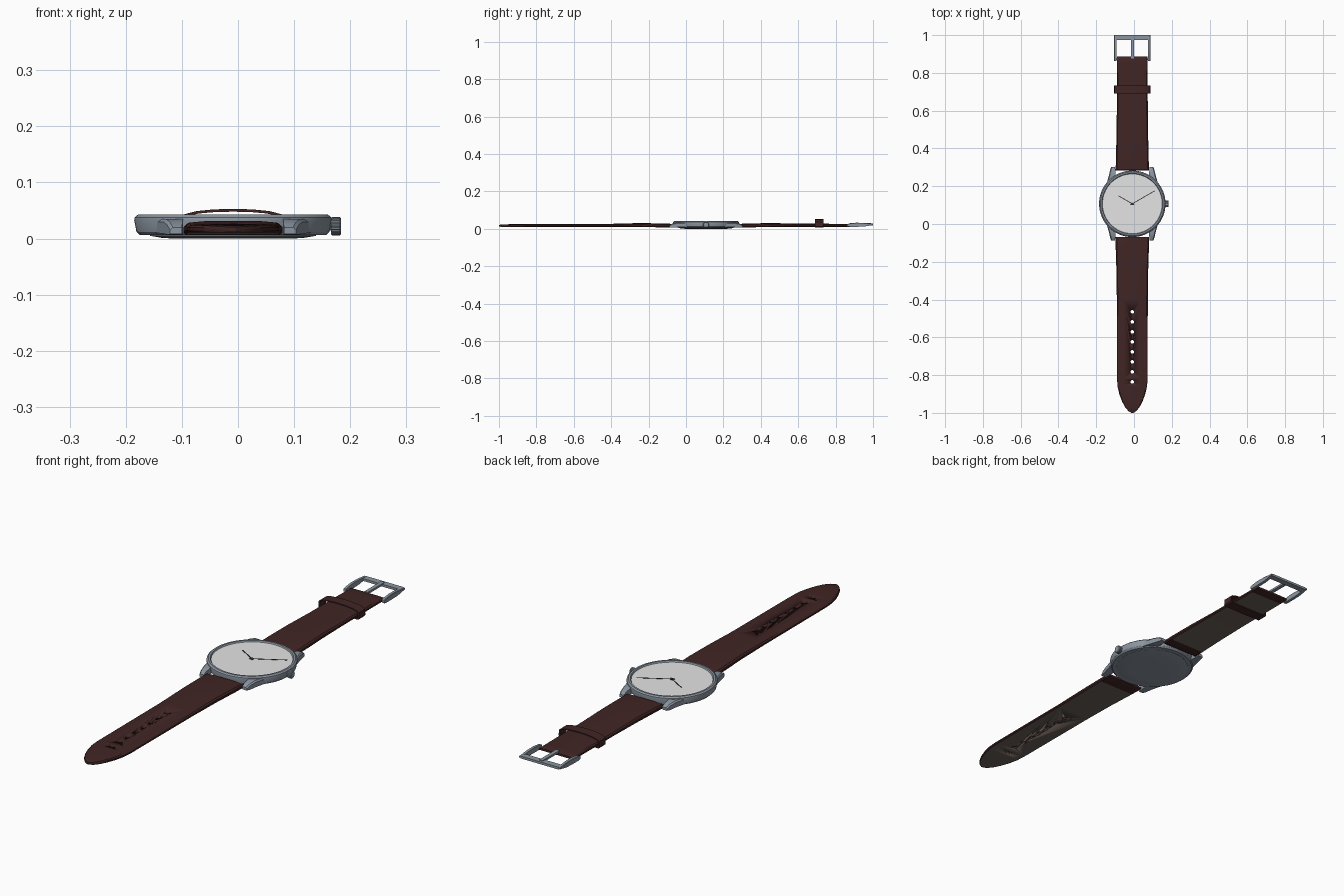
import bpy, bmesh, math
from mathutils import Matrix, Vector

cube = bpy.data.objects.get("Cube")
if cube:
    bpy.data.objects.remove(cube)

CX, CY = -0.009, 0.107   # centre of the case


def material(name, rgb):
    m = bpy.data.materials.new(name)
    m.use_nodes = True
    m.diffuse_color = (*rgb, 1)
    bsdf = next(n for n in m.node_tree.nodes if n.type == 'BSDF_PRINCIPLED')
    bsdf.inputs["Base Color"].default_value = (*rgb, 1)
    return m


steel = material("brushed steel", (0.26, 0.30, 0.35))
leather = material("dark brown leather", (0.052, 0.018, 0.018))
lining = material("taupe lining", (0.15, 0.12, 0.10))
white = material("dial white", (0.78, 0.78, 0.78))
black = material("hand black", (0.03, 0.03, 0.035))


def finish(name, bm, mat, angle=30):
    bmesh.ops.recalc_face_normals(bm, faces=bm.faces)
    me = bpy.data.meshes.new(name)
    bm.to_mesh(me)
    bm.free()
    me.materials.append(mat)
    me.shade_smooth()
    me.set_sharp_from_angle(angle=math.radians(angle))
    ob = bpy.data.objects.new(name, me)
    bpy.context.collection.objects.link(ob)
    return ob


def loft(name, rings, mat, closed=False, angle=30):
    """Skin a row of equal point rings; cap the ends or join them up."""
    bm = bmesh.new()
    vs = [[bm.verts.new(p) for p in r] for r in rings]
    n = len(vs[0])
    pairs = list(zip(vs, vs[1:])) + ([(vs[-1], vs[0])] if closed else [])
    for a, b in pairs:
        for i in range(n):
            j = (i + 1) % n
            bm.faces.new((a[i], a[j], b[j], b[i]))
    if not closed:
        bm.faces.new(vs[0])
        bm.faces.new(vs[-1])
    return finish(name, bm, mat, angle)


def box(name, lo, hi, mat, turn=None):
    bm = bmesh.new()
    bmesh.ops.create_cube(bm, size=1)
    lo, hi = Vector(lo), Vector(hi)
    for v in bm.verts:
        v.co = (lo + hi) / 2 + v.co * (hi - lo)
    if turn:
        bm.transform(turn)
    return finish(name, bm, mat)


def rod(name, a, b, r, mat, n=24):
    a, b = Vector(a), Vector(b)
    bm = bmesh.new()
    rot = (b - a).to_track_quat('Z', 'Y').to_matrix().to_4x4()
    bmesh.ops.create_cone(bm, cap_ends=True, segments=n, radius1=r, radius2=r,
                          depth=(b - a).length,
                          matrix=Matrix.Translation((a + b) / 2) @ rot)
    return finish(name, bm, mat)


def lathe(name, profile, mat, n=96):
    """Turn a radius/height profile about the case axis."""
    rings = [[(CX + r * math.cos(t), CY + r * math.sin(t), z)
              for t in (2 * math.pi * i / n for i in range(n))] for r, z in profile]
    return loft(name, rings, mat, angle=25)


# Case, back cover and dial
lathe("case", [(0.13, 0.006), (0.166, 0.006), (0.172, 0.012), (0.176, 0.033),
               (0.175, 0.038), (0.169, 0.043), (0.161, 0.043), (0.157, 0.036),
               (0.13, 0.036)], steel)
lathe("back_cover", [(0.10, 0), (0.125, 0.001), (0.148, 0.005), (0.148, 0.008)], steel)
lathe("dial", [(0.158, 0.035), (0.158, 0.0375)], white)

# Hands
for name, length, deg in (("minute_hand", 0.137, 30), ("hour_hand", 0.085, 150)):
    place = Matrix.Translation((CX, CY, 0)) @ Matrix.Rotation(math.radians(deg), 4, 'Z')
    box(name, (-0.012, -0.002, 0.039), (length, 0.002, 0.040), black, place)
rod("hand_pivot", (CX, CY, 0.037), (CX, CY, 0.0415), 0.006, black)

# Lugs
for sx, side in ((-1, "right"), (1, "left")):
    for sy, end in ((-1, "front"), (1, "back")):
        rings = []
        for d, xi, xo, z0, z1 in ((0.10, 0.088, 0.138, 0.010, 0.034),
                                  (0.15, 0.089, 0.124, 0.009, 0.035),
                                  (0.18, 0.090, 0.117, 0.007, 0.029),
                                  (0.195, 0.091, 0.112, 0.008, 0.020)):
            pts = ((xi, z0), (xo, z0), (xo, z1 - 0.005), (xo - 0.005, z1), (xi, z1))
            rings.append([(CX + sx * x, CY + sy * d, z) for x, z in pts])
        loft(f"lug_{end}_{side}", rings, steel)

# Fluted crown
teeth = 40
rings = []
for x, r in ((0.155, 0.008), (0.166, 0.008), (0.166, 0.015), (0.168, 0.0165),
             (0.181, 0.0165), (0.1835, 0.014)):
    rings.append([(x, CY + q * math.cos(t), 0.022 + q * math.sin(t))
                  for i in range(teeth)
                  for q, t in [(r * (0.92 if i % 2 else 1), 2 * math.pi * i / teeth)]])
loft("crown", rings, steel)

# Straps: each station is y, half width, underside height, top height
SECTION = ((-1, 0.2), (-1, 0.6), (-0.93, 0.88), (-0.6, 1), (0.6, 1), (0.93, 0.88),
           (1, 0.6), (1, 0.2), (0.96, 0), (-0.96, 0))


def strap(name, stations):
    return loft(name, [[(CX + f * w, y, z0 + t * (z1 - z0)) for f, t in SECTION]
                       for y, w, z0, z1 in stations], leather)


def line_underside(ob, y0, y1):
    ob.data.materials.append(lining)
    for p in ob.data.polygons:
        if p.normal.z < -0.8 and y0 < p.center.y < y1:
            p.material_index = 1


long_strap = strap("long_strap", [
    (-0.070, 0.088, 0.011, 0.021), (-0.078, 0.088, 0.007, 0.027),
    (-0.125, 0.088, 0.008, 0.029), (-0.25, 0.084, 0.010, 0.031),
    (-0.40, 0.082, 0.011, 0.027), (-0.82, 0.081, 0.011, 0.026),
    (-0.86, 0.078, 0.011, 0.026), (-0.90, 0.069, 0.011, 0.025),
    (-0.94, 0.054, 0.011, 0.025), (-0.97, 0.038, 0.011, 0.024),
    (-0.99, 0.021, 0.011, 0.023), (-1.0, 0.005, 0.012, 0.021)])
short_strap = strap("short_strap", [
    (0.284, 0.088, 0.011, 0.021), (0.292, 0.088, 0.007, 0.027),
    (0.335, 0.087, 0.008, 0.029), (0.46, 0.084, 0.010, 0.031),
    (0.60, 0.082, 0.011, 0.028), (0.85, 0.081, 0.011, 0.027),
    (0.88, 0.081, 0.011, 0.027), (0.887, 0.081, 0.014, 0.023)])

# Punched holes along the long strap
bm = bmesh.new()
for i in range(8):
    bmesh.ops.create_cone(bm, cap_ends=True, segments=16, radius1=0.0095, radius2=0.0095,
                          depth=0.1,
                          matrix=Matrix.Translation((CX, -0.465 - i * 0.053, 0.02)))
punch = finish("hole_punch", bm, leather)
punch.hide_render = True
cut = long_strap.modifiers.new("holes", 'BOOLEAN')
cut.operation, cut.solver, cut.object = 'DIFFERENCE', 'EXACT', punch
bpy.context.view_layer.update()
punched = bpy.data.meshes.new_from_object(
    long_strap.evaluated_get(bpy.context.evaluated_depsgraph_get()))
long_strap.modifiers.clear()
long_strap.data = punched
bpy.data.objects.remove(punch)

line_underside(long_strap, -1, -0.12)
line_underside(short_strap, 0.33, 0.86)

# Strap keeper: a domed hollow loop
half = [(0.0, 0.053), (0.035, 0.052), (0.065, 0.049), (0.088, 0.043), (0.095, 0.037),
        (0.096, 0.012), (0.092, 0.007), (0.0, 0.006)]
loop = half + [(-x, z) for x, z in reversed(half[1:-1])]
rings = []
for x, z in loop:
    xi, zi = x * 0.93, 0.028 + (z - 0.028) * 0.8
    rings.append([(CX + x, 0.691, z), (CX + x, 0.734, z),
                  (CX + xi, 0.734, zi), (CX + xi, 0.691, zi)])
loft("strap_keeper", rings, leather, closed=True)

# Buckle
for s, side in ((-1, "right"), (1, "left")):
    rings = []
    for y, z0, z1 in ((0.862, 0.013, 0.025), (0.875, 0.011, 0.029), (0.91, 0.011, 0.033),
                      (0.95, 0.012, 0.032), (0.98, 0.017, 0.029), (1.0, 0.021, 0.027)):
        rings.append([(CX + s * x, y, z) for x, z in
                      ((0.084, z0), (0.097, z0), (0.097, z1 - 0.002),
                       (0.095, z1), (0.084, z1))])
    loft(f"buckle_side_{side}", rings, steel)
box("buckle_end_bar", (CX - 0.09, 0.974, 0.018), (CX + 0.09, 1.0, 0.028), steel)
rod("buckle_pin", (CX - 0.09, 0.873, 0.019), (CX + 0.09, 0.873, 0.019), 0.005, steel, 12)
box("buckle_tongue", (CX - 0.008, 0.876, 0.022), (CX + 0.008, 0.99, 0.031), steel)
